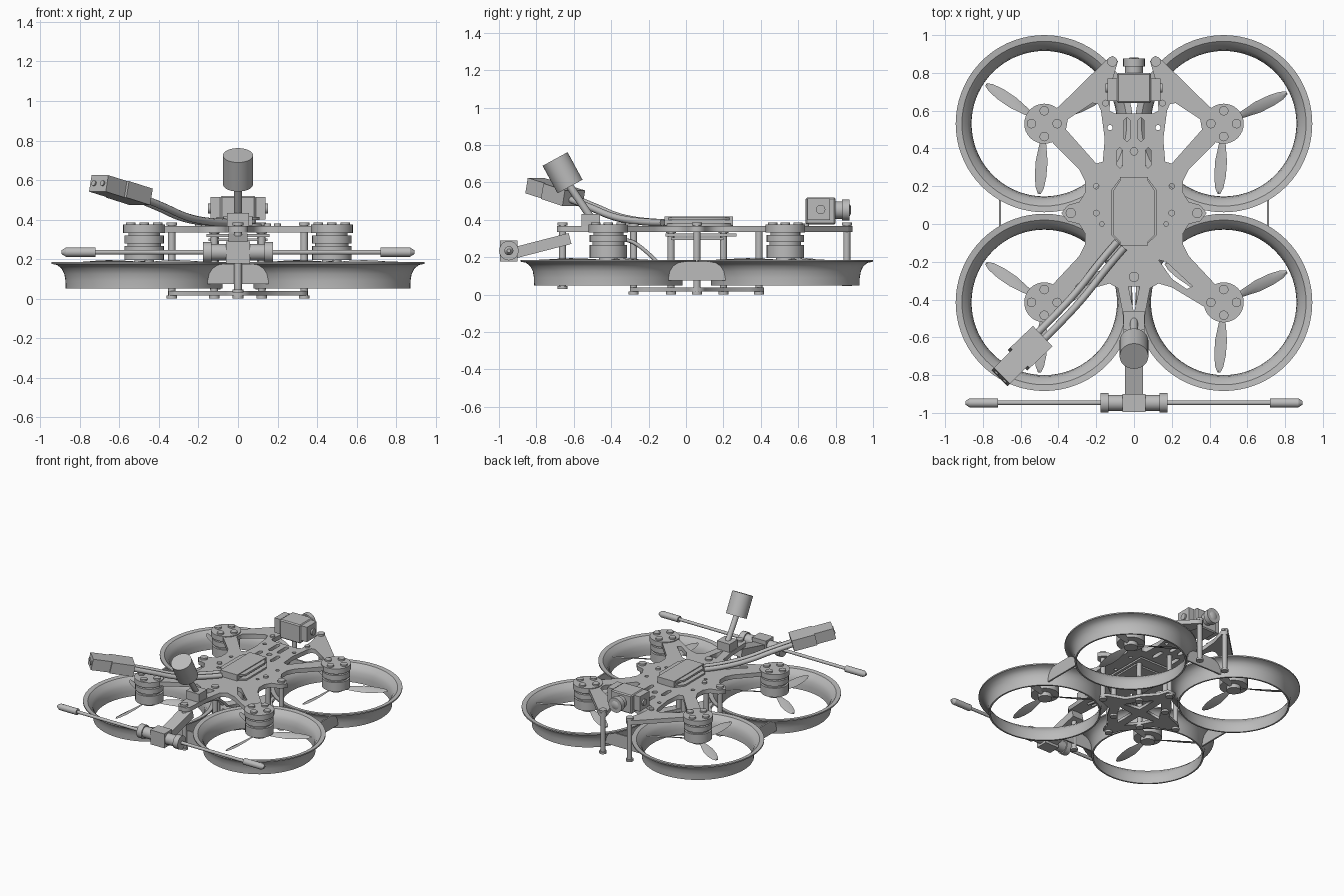
import bpy, bmesh, math
from mathutils import Vector, Matrix

cube = bpy.data.objects.get("Cube")
if cube:
    bpy.data.objects.remove(cube)

grey = bpy.data.materials.new("plain grey")
grey.use_nodes = True
grey.diffuse_color = (0.5, 0.5, 0.5, 1)
grey.node_tree.nodes["Principled BSDF"].inputs["Base Color"].default_value = (0.5, 0.5, 0.5, 1)


def finish(name, bm, smooth=True):
    bmesh.ops.recalc_face_normals(bm, faces=bm.faces)
    me = bpy.data.meshes.new(name)
    bm.to_mesh(me)
    bm.free()
    ob = bpy.data.objects.new(name, me)
    bpy.context.collection.objects.link(ob)
    me.materials.append(grey)
    if smooth:
        bpy.ops.object.select_all(action='DESELECT')
        ob.select_set(True)
        bpy.context.view_layer.objects.active = ob
        bpy.ops.object.shade_smooth_by_angle(angle=math.radians(35))
    return ob


def box(name, lo, hi, bevel=0.0):
    lo, hi = Vector(lo), Vector(hi)
    bm = bmesh.new()
    bmesh.ops.create_cube(bm, size=1, matrix=Matrix.Translation((lo + hi) / 2) @ Matrix.Diagonal((*(hi - lo), 1)))
    if bevel:
        bmesh.ops.bevel(bm, geom=bm.edges[:], offset=bevel, segments=1, affect='EDGES')
    return finish(name, bm, False)


def rod(name, a, b, r, sides=20, r2=None):
    a, b = Vector(a), Vector(b)
    d = b - a
    rot = d.to_track_quat('Z', 'Y').to_matrix().to_4x4()
    bm = bmesh.new()
    bmesh.ops.create_cone(bm, cap_ends=True, segments=sides, radius1=r, radius2=r if r2 is None else r2,
                          depth=d.length, matrix=Matrix.Translation((a + b) / 2) @ rot)
    return finish(name, bm)


def beam(name, a, b, width, height):
    """Box running from a to b, its width kept level."""
    a, b = Vector(a), Vector(b)
    d = (b - a).normalized()
    side = d.cross(Vector((0, 0, 1))).normalized()
    up = side.cross(d)
    rot = Matrix((d, side, up)).transposed().to_4x4()
    bm = bmesh.new()
    bmesh.ops.create_cube(bm, size=1, matrix=Matrix.Translation((a + b) / 2) @ rot
                          @ Matrix.Diagonal(((b - a).length, width, height, 1)))
    return finish(name, bm, False)


def curve_object(name, loops, fill, thick, cyclic=True, kind='POLY'):
    cu = bpy.data.curves.new(name, 'CURVE')
    cu.dimensions = '2D' if fill else '3D'
    if fill:
        cu.fill_mode = 'BOTH'
        cu.extrude = thick / 2
    else:
        cu.bevel_depth = thick
        cu.bevel_resolution = 2
        cu.use_fill_caps = True
    for pts in loops:
        s = cu.splines.new(kind)
        s.points.add(len(pts) - 1)
        for p, q in zip(s.points, pts):
            p.co = (q[0], q[1], q[2] if len(q) > 2 else 0, 1)
        s.use_cyclic_u = cyclic
        if kind == 'NURBS':
            s.order_u = 3
            s.use_endpoint_u = True
    cu.materials.append(grey)
    ob = bpy.data.objects.new(name, cu)
    bpy.context.collection.objects.link(ob)
    return ob


def plate(name, loops, z0, z1):
    curve_object(name, loops, True, z1 - z0).location.z = (z0 + z1) / 2


def flip(pts):
    return [(-x, y) for x, y in reversed(pts)]


def disc(x, y, r, n=14):
    return [(x + r * math.cos(math.tau * i / n), y + r * math.sin(math.tau * i / n)) for i in range(n)]


def slot(x, y0, y1, w):
    return [(x - w, y0), (x, y0 - w), (x + w, y0), (x + w, y1), (x, y1 + w), (x - w, y1)]


# Duct and motor layout
CX, YB, YF = 0.475, 0.531, -0.415
WALL = [(0.397, 0.05), (0.398, 0.09), (0.404, 0.125), (0.418, 0.152), (0.44, 0.17), (0.469, 0.176)]
inner = [(r - 0.012, z + 0.004 * i / 5) for i, (r, z) in enumerate(WALL[:5])]
SECTION = WALL + [(0.469, 0.186), (0.436, 0.182)] + inner[3::-1]


def duct(x, y):
    bm = bmesh.new()
    vs = [bm.verts.new((r, 0, z)) for r, z in SECTION]
    es = [bm.edges.new((vs[i], vs[i - 1])) for i in range(len(vs))]
    bmesh.ops.spin(bm, geom=vs + es, cent=(0, 0, 0), axis=(0, 0, 1), angle=math.tau, steps=72)
    bmesh.ops.remove_doubles(bm, verts=bm.verts, dist=1e-4)
    bmesh.ops.translate(bm, verts=bm.verts, vec=(x, y, 0))
    finish("duct", bm)


def propeller(x, y):
    bm = bmesh.new()
    for k in range(3):
        turn = Matrix.Rotation(math.radians(26 + 120 * k), 3, 'Z')
        rows = []
        for r, chord, pitch in ((0.05, 0.02, 32), (0.12, 0.045, 28), (0.2, 0.068, 22),
                                (0.28, 0.064, 17), (0.34, 0.045, 13), (0.372, 0.016, 10)):
            c, s = math.cos(math.radians(pitch)), math.sin(math.radians(pitch))
            rows.append([bm.verts.new(turn @ Vector((r, u * c * chord - t * s, u * s * chord + t * c)))
                         for u, t in ((-0.5, 0), (0, 0.007), (0.5, 0), (0, -0.001))])
        for a, b in zip(rows, rows[1:]):
            for i in range(4):
                bm.faces.new((a[i - 1], a[i], b[i], b[i - 1]))
        bm.faces.new(rows[0])
        bm.faces.new(rows[-1])
    bmesh.ops.translate(bm, verts=bm.verts, vec=(x, y, 0.182))
    finish("propeller", bm)


for x in (-CX, CX):
    for y in (YB, YF):
        duct(x, y)
        propeller(x, y)
        # Inverted motor: hub, bell, stator gap, base and mounting flange
        for z0, z1, r in ((0.165, 0.195, 0.05), (0.195, 0.265, 0.1), (0.265, 0.28, 0.085),
                          (0.28, 0.32, 0.1), (0.32, 0.34, 0.08), (0.333, 0.374, 0.106)):
            rod("motor", (x, y, z0), (x, y, z1), r, 32)
        for k in range(4):
            a = math.pi / 2 * k
            bx, by = x + 0.068 * math.cos(a), y + 0.068 * math.sin(a)
            rod("motor_bolt", (bx, by, 0.37), (bx, by, 0.386), 0.025, 14)

# Webs between neighbouring ducts, fitted to the flare
MID = (YB + YF) / 2


def web(half, place):
    prof = [(half - math.sqrt(r * r - 0.235 ** 2), max(z, 0.075)) for r, z in WALL]
    pts = prof + [(-w, z) for w, z in reversed(prof)]
    bm = bmesh.new()
    face = bm.faces.new([bm.verts.new(place(w, z, -0.006)) for w, z in pts])
    res = bmesh.ops.extrude_face_region(bm, geom=[face])
    step = place(0, 0, 0.006) - place(0, 0, -0.006)
    bmesh.ops.translate(bm, verts=[v for v in res["geom"] if isinstance(v, bmesh.types.BMVert)], vec=step)
    finish("duct_web", bm, False)


for s in (-1, 1):
    web((YB - YF) / 2, lambda w, z, t: Vector((s * (CX + 0.235) + t, MID + w, z)))
web(CX, lambda w, z, t: Vector((w, YF - 0.235 + t, z)))
web(CX, lambda w, z, t: Vector((w, YB + 0.235 + t, z)))

# Top frame plate
side = [(0.03, -0.69), (0.05, -0.66), (0.06, -0.47), (0.085, -0.34), (0.13, -0.315), (0.2, -0.335),
        (0.4, -0.455), (0.5, -0.43), (0.43, -0.32), (0.29, -0.17), (0.26, -0.11), (0.26, -0.05),
        (0.29, 0.0), (0.35, 0.015), (0.385, 0.058), (0.35, 0.1), (0.29, 0.117), (0.26, 0.165),
        (0.26, 0.23), (0.29, 0.29), (0.43, 0.43), (0.5, 0.55), (0.4, 0.62), (0.15, 0.865),
        (0.115, 0.89), (0.085, 0.862), (0.12, 0.74), (0.13, 0.6), (0.1, 0.585)]
window = [(0.175, 0.6), (0.19, 0.635), (0.22, 0.64), (0.35, 0.555), (0.36, 0.5), (0.2, 0.32), (0.165, 0.33), (0.155, 0.45)]
slit = [(0.13, -0.19), (0.17, -0.2), (0.31, -0.33), (0.28, -0.345), (0.2, -0.29)]
holes = [window, slit, slot(0.037, 0.45, 0.55, 0.015), slot(0.075, 0.31, 0.39, 0.015),
         disc(0.127, 0.51, 0.014), disc(0.2, 0.2, 0.014), disc(0.17, 0.0, 0.012)]
plate("top_frame", [side + flip(side)] + holes + [flip(h) for h in holes]
      + [disc(0, 0.385, 0.02), [(0, -0.47), (0.03, -0.33), (-0.03, -0.33)]], 0.335, 0.368)

# Bottom frame plate
quarter = [(0.035, -0.3), (0.06, -0.22), (0.14, -0.13), (0.2, -0.03), (0.32, 0.015), (0.352, 0.04)]
half = quarter + [(x, 2 * MID - y) for x, y in reversed(quarter)]
cell = [(0.03, 0.1), (0.16, 0.08), (0.11, 0.17), (0.03, 0.26)]
cells = [[(sx * x, MID + sy * (y - MID)) for x, y in cell] for sx in (-1, 1) for sy in (-1, 1)]
plate("bottom_frame", [half + flip(half)] + cells, 0.016, 0.038)

# Standoffs and their screws
for x, y, z0, z1 in ((0.335, MID, 0.0, 0.385), (-0.335, MID, 0.0, 0.385), (0.115, 0.86, 0.045, 0.385),
                     (-0.115, 0.86, 0.045, 0.385), (0, -0.66, 0.03, 0.385), (0, -0.28, 0.0, 0.38),
                     (0, 0.39, 0.0, 0.35), (0.12, -0.08, 0.0, 0.345), (-0.12, -0.08, 0.0, 0.345),
                     (0.12, 0.2, 0.0, 0.345), (-0.12, 0.2, 0.0, 0.345)):
    rod("standoff", (x, y, z0 + 0.01), (x, y, z1 - 0.01), 0.019, 16)
    rod("screw_top", (x, y, z1 - 0.015), (x, y, z1), 0.027, 16)
    rod("screw_bottom", (x, y, z0), (x, y, z0 + 0.016), 0.027, 16)
for s in (-1, 1):
    for x, y in ((0.2, MID), (0.15, 0.64)):
        rod("plate_screw", (s * x, y, 0.36), (s * x, y, 0.38), 0.018, 12)

# Electronics under the plate
box("circuit_board", (-0.16, -0.11, 0.312), (0.16, 0.27, 0.326))
box("lower_board", (-0.15, -0.08, 0.292), (0.15, 0.2, 0.305))

# Pad on top of the frame
pad = [(0.04, -0.11), (0.075, -0.1), (0.12, -0.06), (0.12, 0.18), (0.075, 0.24), (0.04, 0.25)]
plate("pad_base", [pad + flip(pad)], 0.366, 0.38)
plate("pad_cover", [[(x * 0.9, y) for x, y in pad + flip(pad)]], 0.398, 0.412)
box("pad_block", (-0.073, -0.115, 0.37), (0.073, 0.25, 0.418))

# Camera
box("camera_body", (-0.09, 0.64, 0.375), (0.09, 0.8, 0.52), 0.008)
for s in (-1, 1):
    box("camera_bracket", (s * 0.115 - 0.025, 0.65, 0.4), (s * 0.115 + 0.025, 0.77, 0.515))
    rod("camera_screw", (s * 0.13, 0.72, 0.455), (s * 0.152, 0.72, 0.455), 0.025, 16)
rod("lens_barrel", (0, 0.79, 0.452), (0, 0.845, 0.452), 0.047, 28)
rod("lens_ring", (0, 0.835, 0.452), (0, 0.875, 0.452), 0.057, 28)
rod("lens_glass", (0, 0.87, 0.452), (0, 0.882, 0.452), 0.04, 28, 0.02)

# Upright antenna
box("antenna_block", (-0.055, -0.56, 0.36), (0.055, -0.46, 0.432))
rod("antenna_stem", (0, -0.5, 0.4), (0, -0.625, 0.585), 0.02)
rod("antenna_cap", (0, -0.62, 0.578), (0, -0.7, 0.725), 0.076, 36)

# Crossbar antenna on a sloping bracket
beam("crossbar_bracket", (0, -0.62, 0.3), (0, -0.93, 0.22), 0.095, 0.06)
box("crossbar_block", (-0.06, -0.995, 0.178), (0.06, -0.9, 0.29))
for s in (-1, 1):
    def bar(name, x0, x1, r):
        rod(name, (s * x0, -0.947, 0.235), (s * x1, -0.947, 0.235), r, 20)
    bar("crossbar_sleeve", 0.05, 0.14, 0.042)
    bar("crossbar_collar", 0.135, 0.178, 0.052)
    bar("crossbar_rod", 0.17, 0.73, 0.012)
    bar("crossbar_tip", 0.72, 0.87, 0.024)
    rod("crossbar_end", (s * 0.87, -0.947, 0.235), (s * 0.892, -0.947, 0.235), 0.024, 20, 0.01)

# Power lead and plug
lead = [(-0.07, -0.11, 0.385), (-0.15, -0.2, 0.385), (-0.28, -0.37, 0.41), (-0.4, -0.5, 0.47), (-0.53, -0.63, 0.52)]
curve_object("power_lead", [[(x + 0.018 * s, y - 0.016 * s, z) for x, y, z in lead] for s in (-1, 1)],
             False, 0.019, False, 'NURBS')
beam("plug_rear", (-0.49, -0.6, 0.515), (-0.61, -0.715, 0.553), 0.15, 0.085)
beam("plug_front", (-0.6, -0.705, 0.55), (-0.705, -0.81, 0.583), 0.12, 0.085)
for s in (-1, 1):
    rod("plug_socket", (-0.695 + 0.022 * s, -0.8 - 0.022 * s, 0.58),
        (-0.71 + 0.022 * s, -0.815 - 0.022 * s, 0.585), 0.014, 12)

# Loose signal wires below the frame
curve_object("signal_wires", [[(x, -0.48, 0.32), (x, -0.34, 0.3), (x, -0.25, 0.27), (x, -0.16, 0.18)]
                              for x in (-0.02, 0.02)], False, 0.01, False, 'NURBS')
